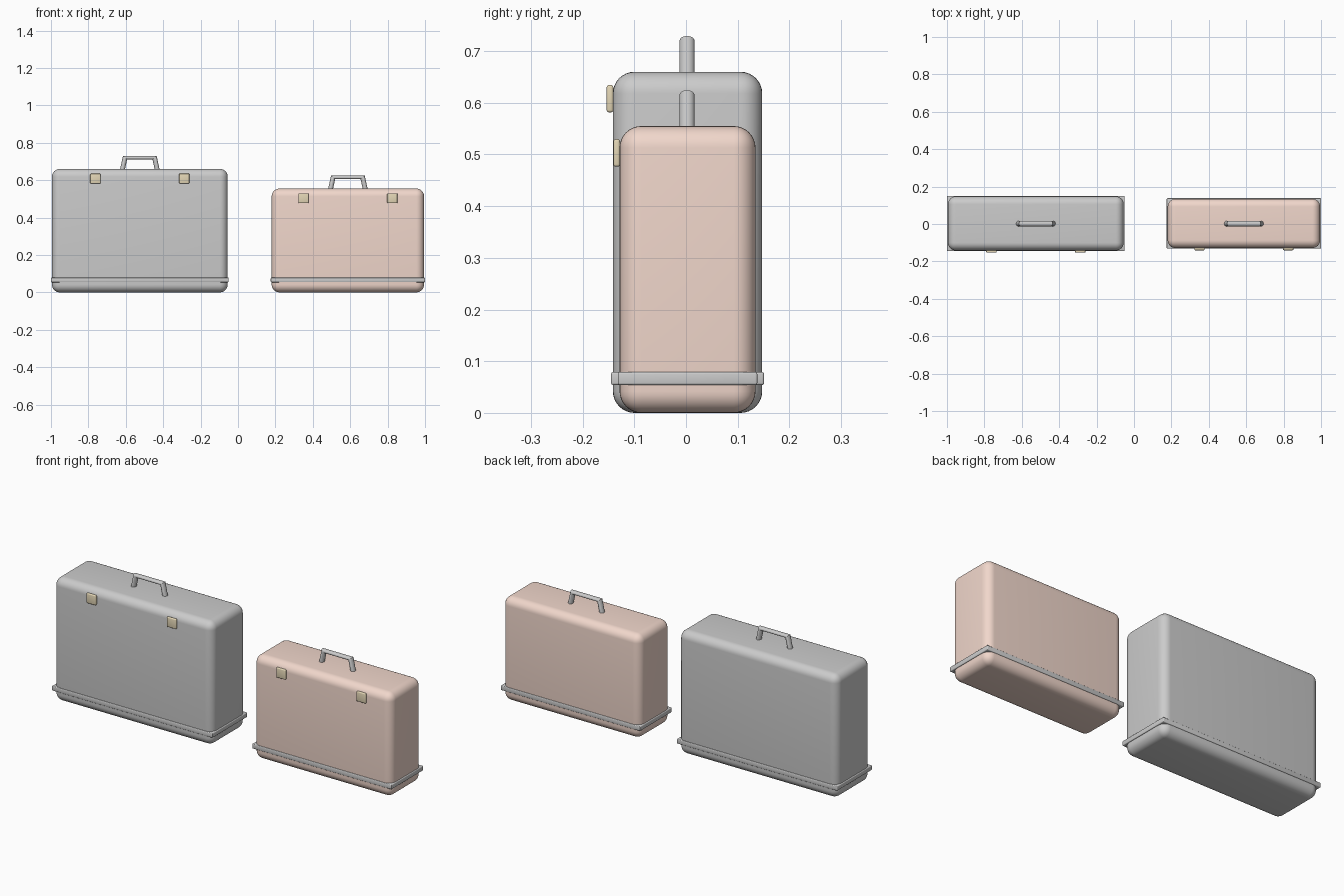
import bpy, bmesh, math
from mathutils import Vector

if "Cube" in bpy.data.objects:
    bpy.data.objects.remove(bpy.data.objects["Cube"])


def material(name, rgb):
    m = bpy.data.materials.new(name)
    m.diffuse_color = (*rgb, 1)
    m.use_nodes = True
    m.node_tree.nodes["Principled BSDF"].inputs["Base Color"].default_value = m.diffuse_color
    return m


TAN = material("tan", (0.88, 0.68, 0.6))
BRASS = material("brass", (0.78, 0.68, 0.47))


def finish(name, bm, mat=None):
    me = bpy.data.meshes.new(name)
    bmesh.ops.recalc_face_normals(bm, faces=bm.faces)
    bm.to_mesh(me)
    bm.free()
    ob = bpy.data.objects.new(name, me)
    bpy.context.collection.objects.link(ob)
    if mat:
        me.materials.append(mat)
    bpy.ops.object.select_all(action='DESELECT')
    ob.select_set(True)
    bpy.context.view_layer.objects.active = ob
    bpy.ops.object.shade_smooth_by_angle(angle=math.radians(35))
    return ob


def rounded_box(name, centre, size, radius, segments, mat=None):
    bm = bmesh.new()
    bmesh.ops.create_cube(bm, size=1)
    for v in bm.verts:
        v.co = Vector(c + p * s for c, p, s in zip(centre, v.co, size))
    bmesh.ops.bevel(bm, geom=bm.edges[:], offset=radius, segments=segments,
                    profile=0.5, affect='EDGES')
    return finish(name, bm, mat)


def handle(name, cx, cy, z):
    # oval section swept along a trapezoid path, mitred at the corners
    bottom, top, height = 0.093, 0.079, 0.060
    path = [(-bottom, -0.004, 0.013, 0), (-top, height, 0.011, 0.0095),
            (top, height, -0.011, 0.0095), (bottom, -0.004, -0.013, 0)]
    n = 20
    bm = bmesh.new()
    rings = []
    for x, h, rx, rz in path:
        ring = []
        for i in range(n):
            a = 2 * math.pi * i / n
            ring.append(bm.verts.new((cx + x - rx * math.cos(a), cy + 0.0145 * math.sin(a),
                                      z + h + rz * math.cos(a))))
        rings.append(ring)
    for a, b in zip(rings, rings[1:]):
        for i in range(n):
            j = (i + 1) % n
            bm.faces.new((a[i], a[j], b[j], b[i]))
    bm.faces.new(rings[0])
    bm.faces.new(rings[-1])
    return finish(name, bm)


def suitcase(prefix, cx, width, depth, height, mat=None):
    cy = 0.003
    front = cy - depth / 2
    # shell
    rounded_box(prefix + "_body", (cx, cy, height / 2), (width, depth, height), 0.042, 8, mat)
    # square-cornered trim band
    rounded_box(prefix + "_band", (cx, cy, 0.0665), (width + 0.01, depth + 0.007, 0.025),
                0.004, 3)
    # latches
    for side, s in (("left", -1), ("right", 1)):
        rounded_box(f"{prefix}_latch_{side}", (cx + s * 0.2375, front - 0.0055, height - 0.052),
                    (0.055, 0.013, 0.053), 0.0045, 3, BRASS)
    handle(prefix + "_handle", cx, cy - 0.001, height)


suitcase("large_case", -0.525, 0.94, 0.289, 0.66)
suitcase("small_case", 0.5875, 0.815, 0.263, 0.555, TAN)
